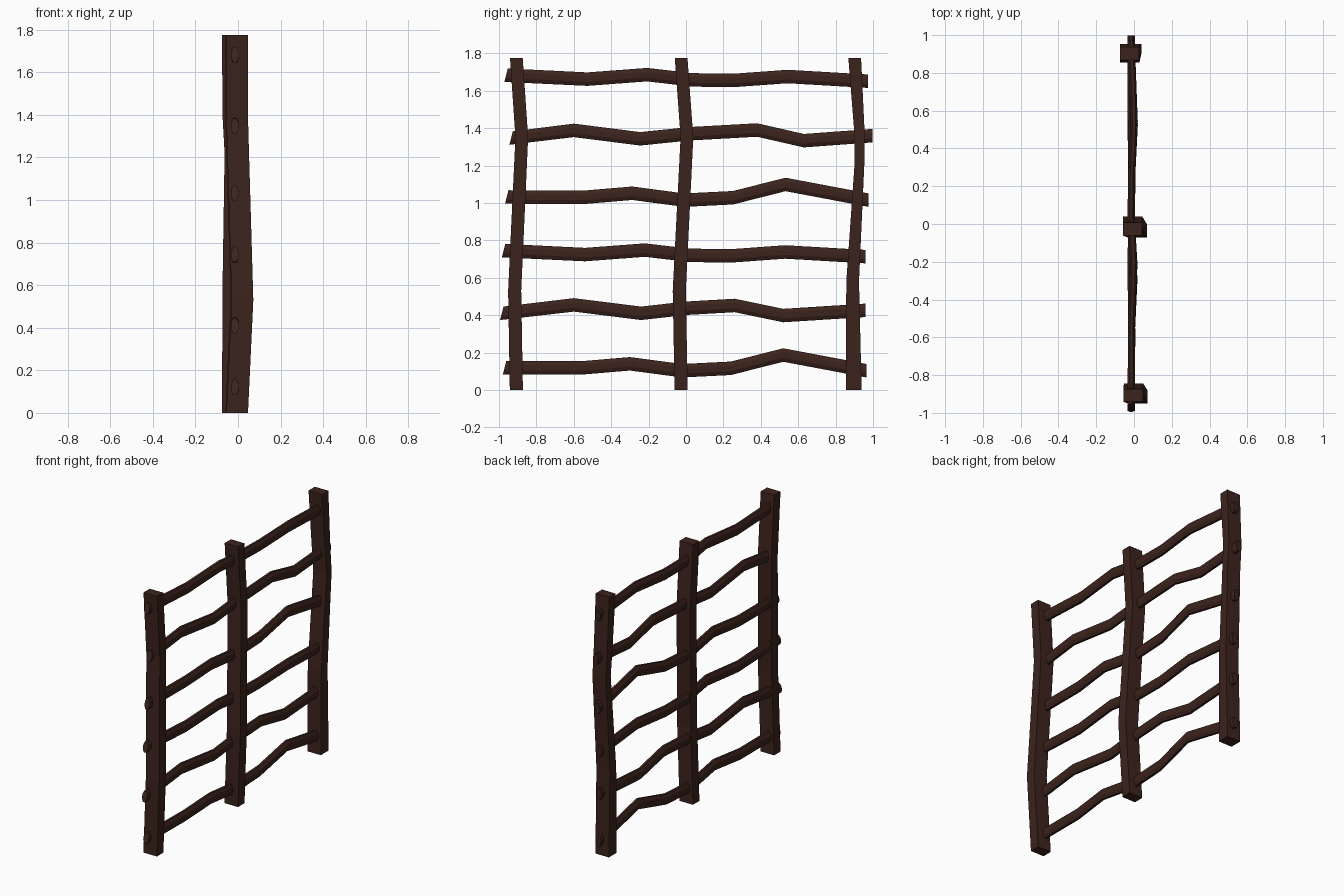
import bpy, bmesh, math

wood = bpy.data.materials.new("dark_wood")
wood.diffuse_color = (0.045, 0.017, 0.012, 1)


def loft(name, rings):
    # Skin a chain of equal-sized rings and cap both ends
    bm = bmesh.new()
    loops = [[bm.verts.new(p) for p in ring] for ring in rings]
    n = len(loops[0])
    for a, b in zip(loops, loops[1:]):
        for i in range(n):
            j = (i + 1) % n
            bm.faces.new((a[i], a[j], b[j], b[i]))
    bm.faces.new(loops[0])
    bm.faces.new(loops[-1])
    bmesh.ops.recalc_face_normals(bm, faces=bm.faces)
    mesh = bpy.data.meshes.new(name)
    bm.to_mesh(mesh)
    bm.free()
    mesh.materials.append(wood)
    obj = bpy.data.objects.new(name, mesh)
    bpy.context.collection.objects.link(obj)


def post(name, path):
    # Rectangular upright; path = (x, y, z, half width in y)
    corners = [(-1, -1), (1, -1), (1, 1), (-1, 1)]
    loft(name, [[(x + 0.051 * cx, y + w * cy, z) for cx, cy in corners]
                for x, y, z, w in path])


def rail(name, path, bulge):
    # Flattened octagonal rail; path = (y, z), bulge = x offset per point
    rings = []
    for k, ((y, z), dx) in enumerate(zip(path, bulge)):
        ring = []
        for i in range(8):
            a = math.radians(22.5 + 45 * i)
            u, v = math.cos(a) / 0.924, math.sin(a) / 0.924
            skew = 0.009 * v if k == 0 else 0
            ring.append((-0.015 + dx + 0.019 * u, y + skew, z + 0.036 * v))
        rings.append(ring)
    loft(name, rings)


# Three crooked uprights
post("front_post", [(-0.004, -0.907, 0, 0.035), (0.021, -0.916, 0.53, 0.035),
                    (-0.003, -0.878, 1.35, 0.034), (-0.004, -0.907, 1.775, 0.034)])
post("middle_post", [(-0.008, -0.026, 0, 0.035), (0.017, -0.036, 0.53, 0.035),
                     (-0.007, 0.005, 1.35, 0.034), (-0.008, -0.026, 1.775, 0.034)])
post("back_post", [(-0.024, 0.897, 0, 0.042), (-0.022, 0.891, 0.58, 0.034),
                   (-0.012, 0.928, 1.22, 0.026), (-0.022, 0.926, 1.40, 0.028),
                   (-0.024, 0.902, 1.775, 0.034)])

# Six wavy cross rails, three shapes used twice
low = [(-0.97, 0.12), (-0.56, 0.118), (-0.3, 0.14), (-0.02, 0.103),
       (0.24, 0.116), (0.52, 0.187), (0.965, 0.103)]
mid = [(-0.985, 0.41), (-0.6, 0.455), (-0.24, 0.41), (0, 0.437),
       (0.26, 0.452), (0.52, 0.398), (0.96, 0.426)]
mid_b = [(-0.935, 1.347), (-0.6, 1.388), (-0.245, 1.343), (0.02, 1.37),
         (0.38, 1.39), (0.63, 1.333), (0.998, 1.36)]
high = [(-0.975, 0.745), (-0.54, 0.724), (-0.22, 0.748), (0.02, 0.72),
        (0.24, 0.717), (0.53, 0.738), (0.96, 0.713)]


def lifted(path, dy, dz):
    return [(y + dy, z + dz) for y, z in path]


wave = [0, 0.002, 0.014, 0, 0.002, 0.016, 0]
calm = [0, 0.003, 0, 0.002, 0.003, 0, 0]
for i, (path, bulge) in enumerate([
        (low, wave), (mid, calm), (high, wave),
        (lifted(low, 0.012, 0.912), wave), (mid_b, calm),
        (lifted(high, 0.013, 0.938), wave)]):
    rail(f"rail_{i + 1}", path, bulge)
